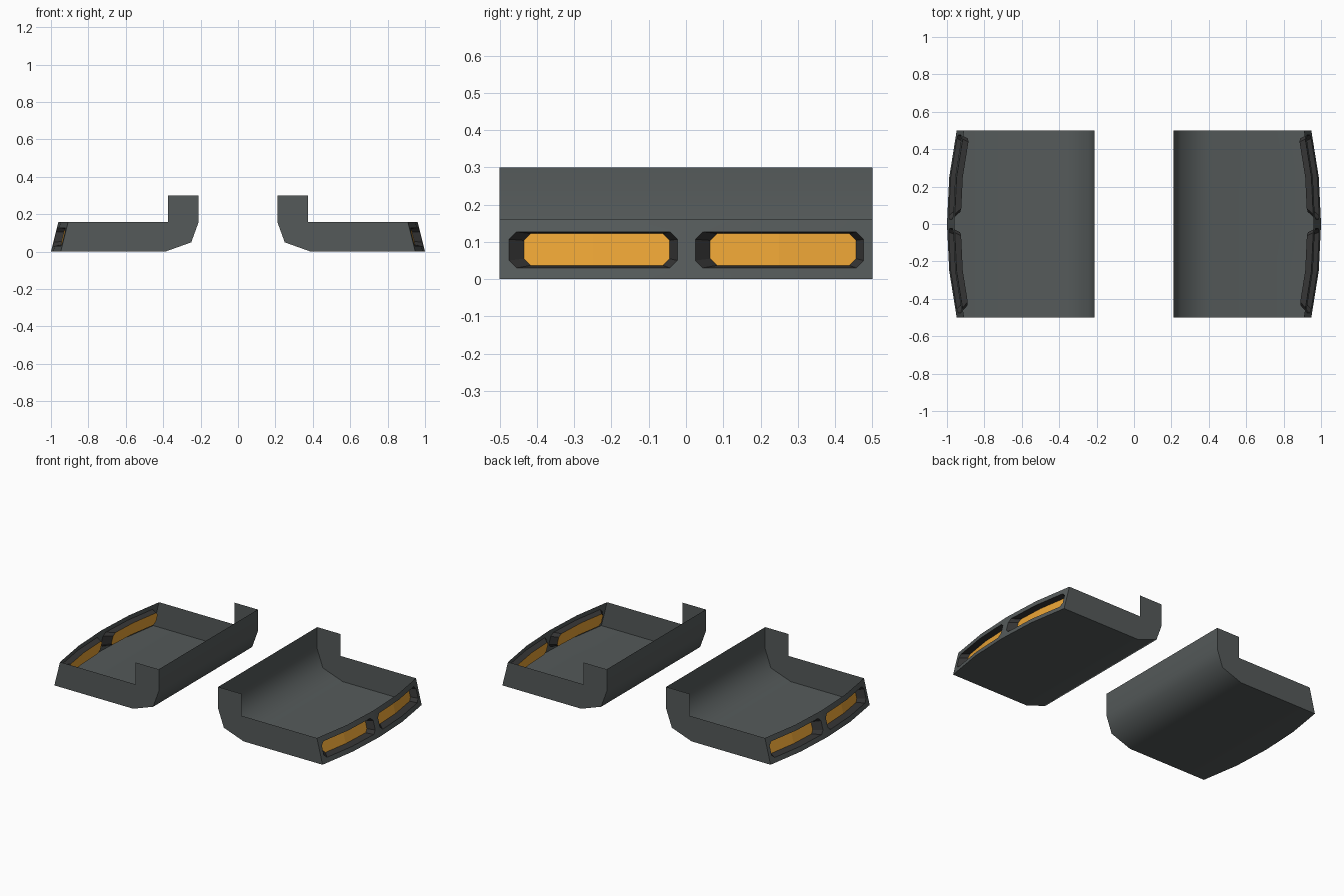
import bpy, bmesh, math

if "Cube" in bpy.data.objects:
    bpy.data.objects.remove(bpy.data.objects["Cube"])

def material(name, rgb):
    m = bpy.data.materials.new(name)
    m.diffuse_color = (*rgb, 1)
    m.use_nodes = True
    m.node_tree.nodes["Principled BSDF"].inputs["Base Color"].default_value = m.diffuse_color
    return m

GREY = material("slate grey", (0.090, 0.102, 0.102))
DARK = material("dark grey", (0.036, 0.036, 0.036))
AMBER = material("amber", (0.80, 0.36, 0.035))

H = 0.16  # height of the outer end wall

def end_x(y, z):
    """Outer end wall: bowed in three-point arcs along y, leaning inward with z."""
    a = abs(y)
    bow = 1.0 - 0.048 * a if a <= 0.25 else 0.988 - 0.16 * (a - 0.25)
    return bow - 0.25 * z

def on_end(points, depth=0.0):
    return [(end_x(y, z) - depth, y, z) for y, z in points]

def octagon(y0, y1, z0, z1, c, mid):
    """Chamfered slot with a mid point on the long edges, so it can follow the bow."""
    return [(mid, z0), (y1 - c, z0), (y1, z0 + c), (y1, z1 - c), (y1 - c, z1),
            (mid, z1), (y0 + c, z1), (y0, z1 - c), (y0, z0 + c), (y0 + c, z0)]

def make(name, faces, mat, smooth=None):
    """Object from face loops, welded, and mirrored to the other side."""
    bm = bmesh.new()
    for loop in faces:
        pts = [p for i, p in enumerate(loop) if p not in loop[:i]]
        bm.faces.new([bm.verts.new(p) for p in pts])
    bmesh.ops.remove_doubles(bm, verts=bm.verts, dist=1e-5)
    bmesh.ops.recalc_face_normals(bm, faces=bm.faces)
    me = bpy.data.meshes.new(name)
    bm.to_mesh(me)
    bm.free()
    me.materials.append(mat)
    ob = bpy.data.objects.new(name, me)
    bpy.context.collection.objects.link(ob)
    if smooth:
        bpy.ops.object.select_all(action='DESELECT')
        ob.select_set(True)
        bpy.context.view_layer.objects.active = ob
        bpy.ops.object.shade_smooth_by_angle(angle=math.radians(smooth))
    mod = ob.modifiers.new("mirror", 'MIRROR')
    mod.use_axis[0] = True
    mod.use_clip = False
    return ob

def bridge(a, b):
    n = len(a)
    return [[a[i], a[(i + 1) % n], b[(i + 1) % n], b[i]] for i in range(n)]

# Open-topped shell: rounded inner wall, floor, front and back walls
curve = [(0.21, 0.30), (0.21, 0.16), (0.25, 0.05), (0.39, 0.0)]
shell = []
for (xa, za), (xb, zb) in zip(curve, curve[1:]):
    shell.append([(xa, -0.5, za), (xa, 0.5, za), (xb, 0.5, zb), (xb, -0.5, zb)])
rim = on_end([(y, 0.0) for y in (-0.5, -0.25, 0, 0.25, 0.5)])
shell.append([(0.39, -0.5, 0.0)] + rim + [(0.39, 0.5, 0.0)])
for y in (-0.5, 0.5):
    profile = curve + [(end_x(y, 0), 0.0), (end_x(y, H), H), (0.375, H), (0.375, 0.30)]
    shell.append([(x, y, z) for x, z in profile])

# End wall frames, recessed light pockets and amber lenses
pockets, lenses = [], []
for y0 in (-0.5, 0.0):
    y1, mid = y0 + 0.5, y0 + 0.25
    hole = on_end(octagon(y0 + 0.025, y1 - 0.023, 0.03, 0.127, 0.02, mid))
    back = on_end(octagon(y0 + 0.065, y1 - 0.044, 0.037, 0.122, 0.018, mid), 0.042)
    outer = on_end([(mid, 0), (y1, 0), (y1, 0), (y1, H), (y1, H),
                    (mid, H), (y0, H), (y0, H), (y0, 0), (y0, 0)])
    shell += bridge(outer, hole)
    pockets += bridge(hole, back)
    lenses += [back[0:6], back[5:] + back[:1]]

make("tray_shell", shell, GREY, smooth=60)
make("light_pocket", pockets, DARK)
make("light_lens", lenses, AMBER)
